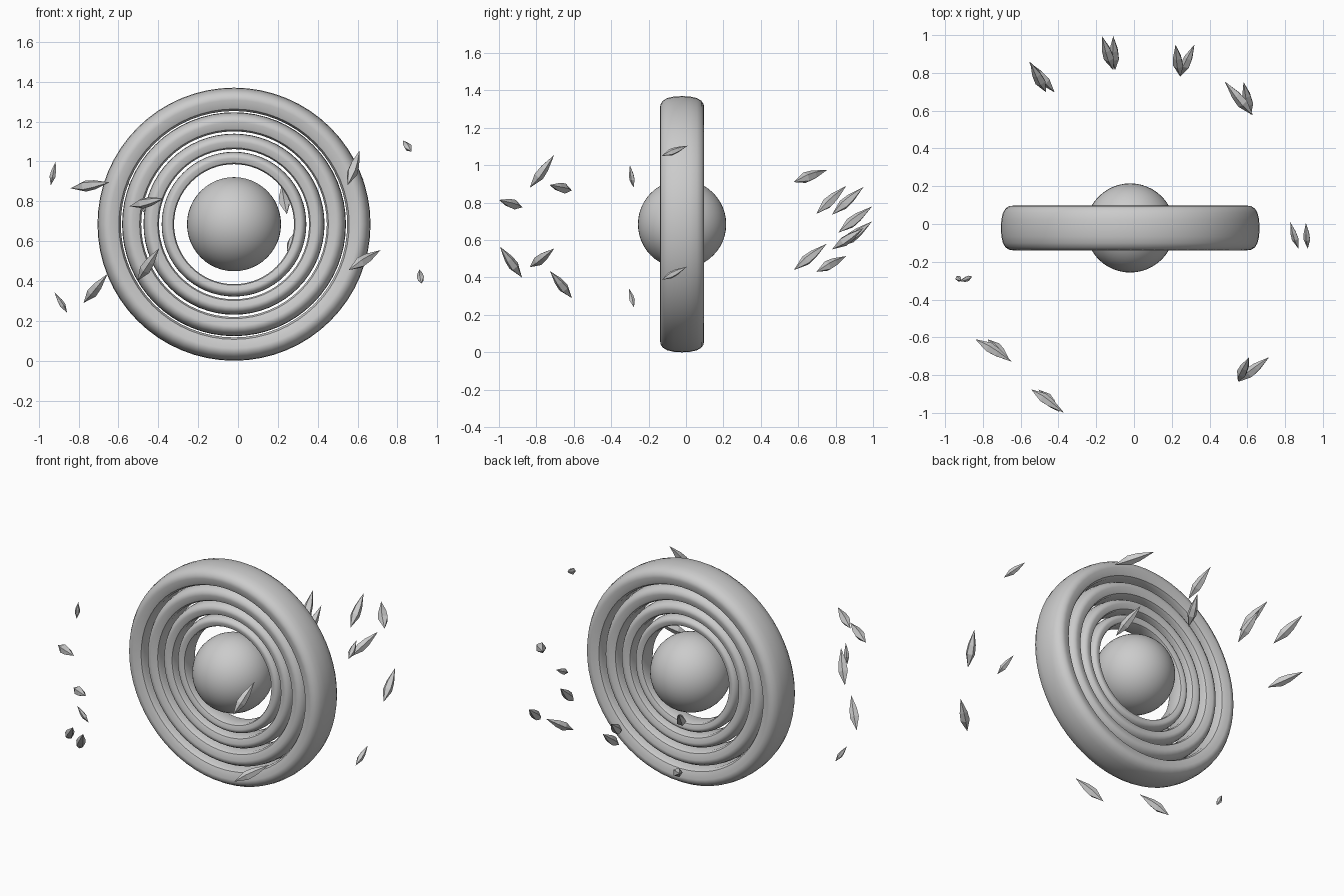
import bpy, bmesh, math
from mathutils import Vector, Matrix

cube = bpy.data.objects.get("Cube")
if cube:
    bpy.data.objects.remove(cube, do_unlink=True)

grey = bpy.data.materials.new("plain_grey")
grey.use_nodes = True
grey.diffuse_color = (0.6, 0.6, 0.6, 1)
grey.node_tree.nodes["Principled BSDF"].inputs["Base Color"].default_value = (0.6, 0.6, 0.6, 1)

CENTRE = Vector((-0.02, -0.021, 0.685))


def finish(name, bm, location, smooth):
    bmesh.ops.recalc_face_normals(bm, faces=bm.faces)
    mesh = bpy.data.meshes.new(name)
    bm.to_mesh(mesh)
    bm.free()
    mesh.materials.append(grey)
    obj = bpy.data.objects.new(name, mesh)
    obj.location = location
    bpy.context.collection.objects.link(obj)
    if smooth:
        bpy.ops.object.select_all(action='DESELECT')
        obj.select_set(True)
        bpy.context.view_layer.objects.active = obj
        bpy.ops.object.shade_smooth_by_angle(angle=math.radians(32))


# Central ball
bm = bmesh.new()
bmesh.ops.create_uvsphere(bm, u_segments=48, v_segments=24, radius=0.236)
finish("core_ball", bm, CENTRE, True)

# Nested rings: rounded outside, chamfered inner lip, each a scaled copy
half = [(0.685, 0.0), (0.682, 0.045), (0.674, 0.08), (0.66, 0.103),
        (0.642, 0.115), (0.622, 0.118), (0.578, 0.1), (0.568, 0.08)]
profile = half + [(r, -y) for r, y in reversed(half[1:])]
STEPS = 64


def ring(name, scale):
    bm = bmesh.new()
    loops = []
    for i in range(STEPS):
        a = 2 * math.pi * i / STEPS
        loops.append([bm.verts.new((r * scale * math.cos(a), y * scale, r * scale * math.sin(a)))
                      for r, y in profile])
    n = len(profile)
    for i in range(STEPS):
        p, q = loops[i], loops[(i + 1) % STEPS]
        for j in range(n):
            k = (j + 1) % n
            bm.faces.new((p[j], p[k], q[k], q[j]))
    finish(name, bm, CENTRE, True)


for name, scale in (("outer_ring", 1), ("second_ring", 0.82),
                    ("third_ring", 0.663), ("inner_ring", 0.53)):
    ring(name, scale)


# Floating shards: faceted slivers between two tips
def shard(name, a, b):
    a, b = Vector(a), Vector(b)
    axis = b - a
    length = axis.length
    turn = axis.to_track_quat('Z', 'Y').to_matrix()
    bm = bmesh.new()
    sides = 5
    rings = []
    for t, r in ((0.36, 0.125), (0.6, 0.105)):
        rings.append([bm.verts.new(turn @ Vector((
            r * length * math.cos(2 * math.pi * i / sides),
            r * length * math.sin(2 * math.pi * i / sides),
            (t - 0.5) * length))) for i in range(sides)])
    low = bm.verts.new(-axis / 2)
    high = bm.verts.new(axis / 2)
    for i in range(sides):
        k = (i + 1) % sides
        bm.faces.new((low, rings[0][k], rings[0][i]))
        bm.faces.new((rings[0][i], rings[0][k], rings[1][k], rings[1][i]))
        bm.faces.new((high, rings[1][i], rings[1][k]))
    finish(name, bm, (a + b) / 2, False)


front_shards = [
    ((-.94, -.28, .88), (-.915, -.3, 1)),
    ((-.84, -.61, .865), (-.645, -.73, .895)),
    ((-.545, -.875, .775), (-.37, -1, .815)),
    ((-.505, -.877, .4), (-.395, -.995, .565)),
    ((-.775, -.61, .29), (-.655, -.727, .435)),
    ((-.857, -.278, .24), (-.92, -.305, .342)),
    ((.55, -.835, .88), (.61, -.705, 1.055)),
    ((.555, -.835, .455), (.715, -.705, .555)),
    ((.87, -.13, 1.05), (.827, .01, 1.105)),
    ((.92, -.13, .387), (.91, .005, .458)),
]
back_shards = [
    ((.63, .575, .91), (.48, .755, .975)),
    ((.62, .577, .44), (.58, .752, .58)),
    ((.245, .78, .735), (.22, .95, .885)),
    ((.245, .78, .55), (.32, .95, .665)),
    ((-.11, .815, .64), (-.17, .995, .78)),
    ((-.1, .815, .56), (-.11, .995, .7)),
    ((-.465, .697, .74), (-.55, .857, .89)),
    ((-.42, .697, .43), (-.555, .857, .515)),
]
for group, shards in (("front", front_shards), ("back", back_shards)):
    for i, (a, b) in enumerate(shards):
        shard(f"{group}_shard_{i + 1}", a, b)
